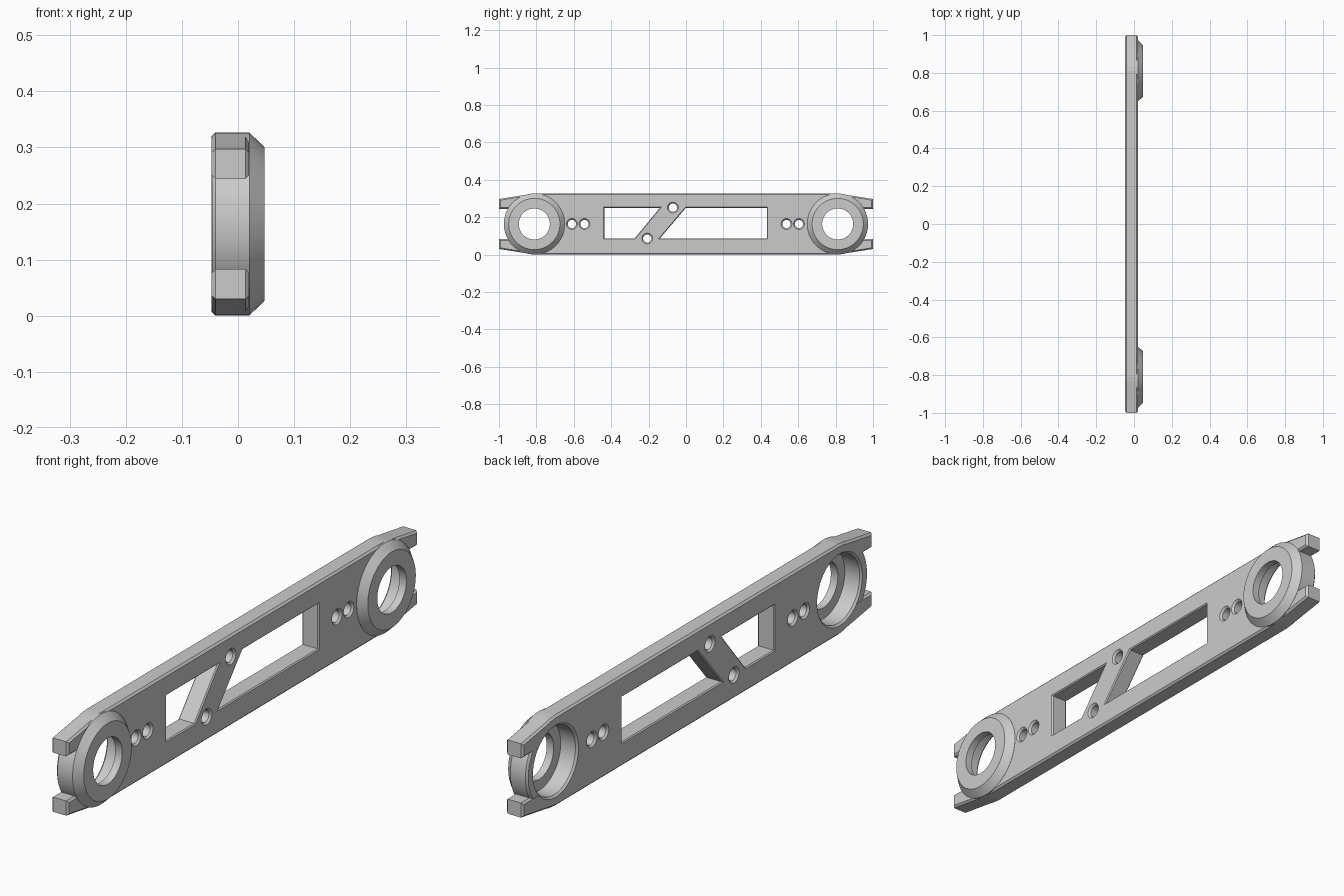
import bpy, bmesh
from math import cos, sin, tau, radians
from mathutils import Vector

if "Cube" in bpy.data.objects:
    bpy.data.objects.remove(bpy.data.objects["Cube"])

BACK, FRONT = -0.047, 0.02      # plate faces along x
BOSS_FACE = 0.047
MID = 0.1635                    # half the plate height
EYE_Y = 0.811                   # end ring centres
CHAMFER = 0.007

grey = bpy.data.materials.new("grey")
grey.use_nodes = True
colour = (0.6, 0.6, 0.6, 1)
grey.diffuse_color = colour
grey.node_tree.nodes["Principled BSDF"].inputs["Base Color"].default_value = colour


def circle(y, z, r, n=64):
    return [Vector((y + r * cos(tau * i / n), z + r * sin(tau * i / n))) for i in range(n)]


def polygon(*points):
    return [Vector(p) for p in points]


def offset(outline, d):
    """Grow a counter-clockwise outline by d with mitred corners."""
    result = []
    for i, p in enumerate(outline):
        a = (p - outline[i - 1]).normalized()
        b = (outline[(i + 1) % len(outline)] - p).normalized()
        n1, n2 = Vector((a.y, -a.x)), Vector((b.y, -b.x))
        result.append(p + (n1 + n2) * (d / (1 + n1.dot(n2))))
    return result


def loft(name, rings):
    """Solid through matching outlines, each placed at its own x."""
    bm = bmesh.new()
    loops = [[bm.verts.new((x, p.x, p.y)) for p in outline] for x, outline in rings]
    for low, high in zip(loops, loops[1:]):
        for i in range(len(low)):
            bm.faces.new((low[i - 1], low[i], high[i], high[i - 1]))
    bm.faces.new(loops[0])
    bm.faces.new(loops[-1])
    bmesh.ops.recalc_face_normals(bm, faces=bm.faces)
    mesh = bpy.data.meshes.new(name)
    bm.to_mesh(mesh)
    bm.free()
    mesh.materials.append(grey)
    obj = bpy.data.objects.new(name, mesh)
    bpy.context.collection.objects.link(obj)
    return obj


def combine(target, tool, operation):
    mod = target.modifiers.new(tool.name, "BOOLEAN")
    mod.operation, mod.solver, mod.object = operation, "EXACT", tool
    bpy.context.view_layer.objects.active = target
    bpy.ops.object.modifier_apply(modifier=mod.name)
    bpy.data.objects.remove(tool)


def cut_through(target, outline, c):
    """Cut an opening with a chamfer on both plate faces."""
    tool = loft("opening_cutter", [
        (BACK - c, offset(outline, 2 * c)), (BACK + c, outline),
        (FRONT - c, outline), (FRONT + c, offset(outline, 2 * c))])
    combine(target, tool, "DIFFERENCE")


# Plate with tapered, forked ends and chamfered rims
top = 2 * MID
outline = polygon(
    (-1, 0.03), (-EYE_Y, 0), (EYE_Y, 0), (1, 0.03), (1, 0.083), (0.9, 0.083),
    (0.9, top - 0.083), (1, top - 0.083), (1, top - 0.03), (EYE_Y, top),
    (-EYE_Y, top), (-1, top - 0.03), (-1, top - 0.083), (-0.9, top - 0.083),
    (-0.9, 0.083), (-1, 0.083))
inner = offset(outline, -CHAMFER)
plate = loft("slotted_arm_plate", [
    (BACK, inner), (BACK + CHAMFER, outline), (FRONT - CHAMFER, outline), (FRONT, inner)])

# Two windows separated by a slanted strut
cut_through(plate, polygon((-0.437, 0.087), (-0.274, 0.087), (-0.14, 0.25), (-0.437, 0.25)), 0.004)
cut_through(plate, polygon((-0.139, 0.087), (0.432, 0.087), (0.432, 0.25), (-0.001, 0.25)), 0.004)

# Small bolt holes
bolts = [(y, MID) for y in (-0.61, -0.543, 0.537, 0.604)] + [(-0.07, 0.251), (-0.207, 0.086)]
for y, z in bolts:
    cut_through(plate, circle(y, z, 0.022), CHAMFER)

# End rings: conical boss, rear bearing seat and through hole
for y in (-EYE_Y, EYE_Y):
    def ring(r):
        return circle(y, MID, r)
    boss = loft("ring_boss", [
        (BACK + 0.0005, ring(0.156)), (BACK + CHAMFER, ring(0.1628)),
        (FRONT + 0.0005, ring(0.1628)), (BOSS_FACE, ring(0.137))])
    combine(plate, boss, "UNION")
    seat = loft("seat_cutter", [
        (BACK - CHAMFER, ring(0.137)), (BACK + CHAMFER, ring(0.123)),
        (FRONT - 0.001, ring(0.123))])
    combine(plate, seat, "DIFFERENCE")
    hole = loft("hole_cutter", [(BACK - 0.01, ring(0.083)), (BOSS_FACE + 0.01, ring(0.083))])
    combine(plate, hole, "DIFFERENCE")

# Smooth the round walls, keep every crease sharp
bpy.ops.object.select_all(action="DESELECT")
plate.select_set(True)
bpy.context.view_layer.objects.active = plate
bpy.ops.object.shade_smooth_by_angle(angle=radians(7))
